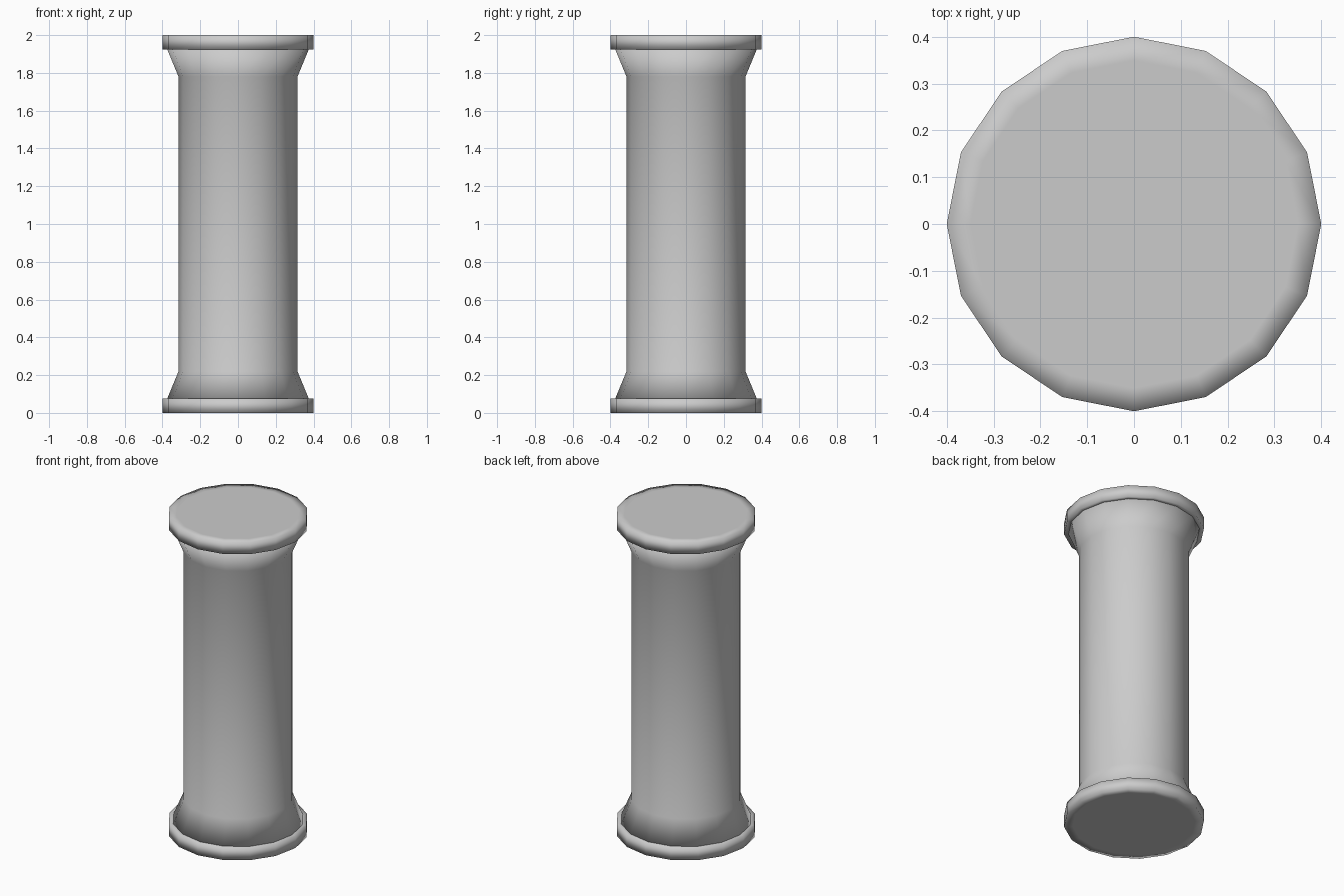
import bpy
import bmesh
from math import cos, sin, tau

if "Cube" in bpy.data.objects:
    bpy.data.objects.remove(bpy.data.objects["Cube"])

SIDES = 16


def lathe(name, profile):
    """Closed 16-sided turned part from (radius, height) points, bottom to top."""
    bm = bmesh.new()
    rings = [[bm.verts.new((r * cos(tau * i / SIDES), r * sin(tau * i / SIDES), z))
              for i in range(SIDES)] for r, z in profile]
    for low, high in zip(rings, rings[1:]):
        for i in range(SIDES):
            j = (i + 1) % SIDES
            bm.faces.new((low[i], low[j], high[j], high[i]))
    bm.faces.new(rings[0][::-1])
    bm.faces.new(rings[-1])
    bmesh.ops.recalc_face_normals(bm, faces=bm.faces[:])
    for f in bm.faces:
        f.smooth = True
    mesh = bpy.data.meshes.new(name)
    bm.to_mesh(mesh)
    bm.free()
    obj = bpy.data.objects.new(name, mesh)
    bpy.context.collection.objects.link(obj)
    return obj


# Shaft flaring out at both ends
lathe("column_shaft", [(0.375, 0.075), (0.315, 0.22), (0.315, 1.78), (0.375, 1.925)])

# Base and top discs, each with an inset outer face
disc = [(0.375, 0.075), (0.40, 0.075), (0.40, 0.0), (0.35, 0.0)]
lathe("base_disc", disc)
lathe("top_disc", [(r, 2.0 - z) for r, z in disc])
